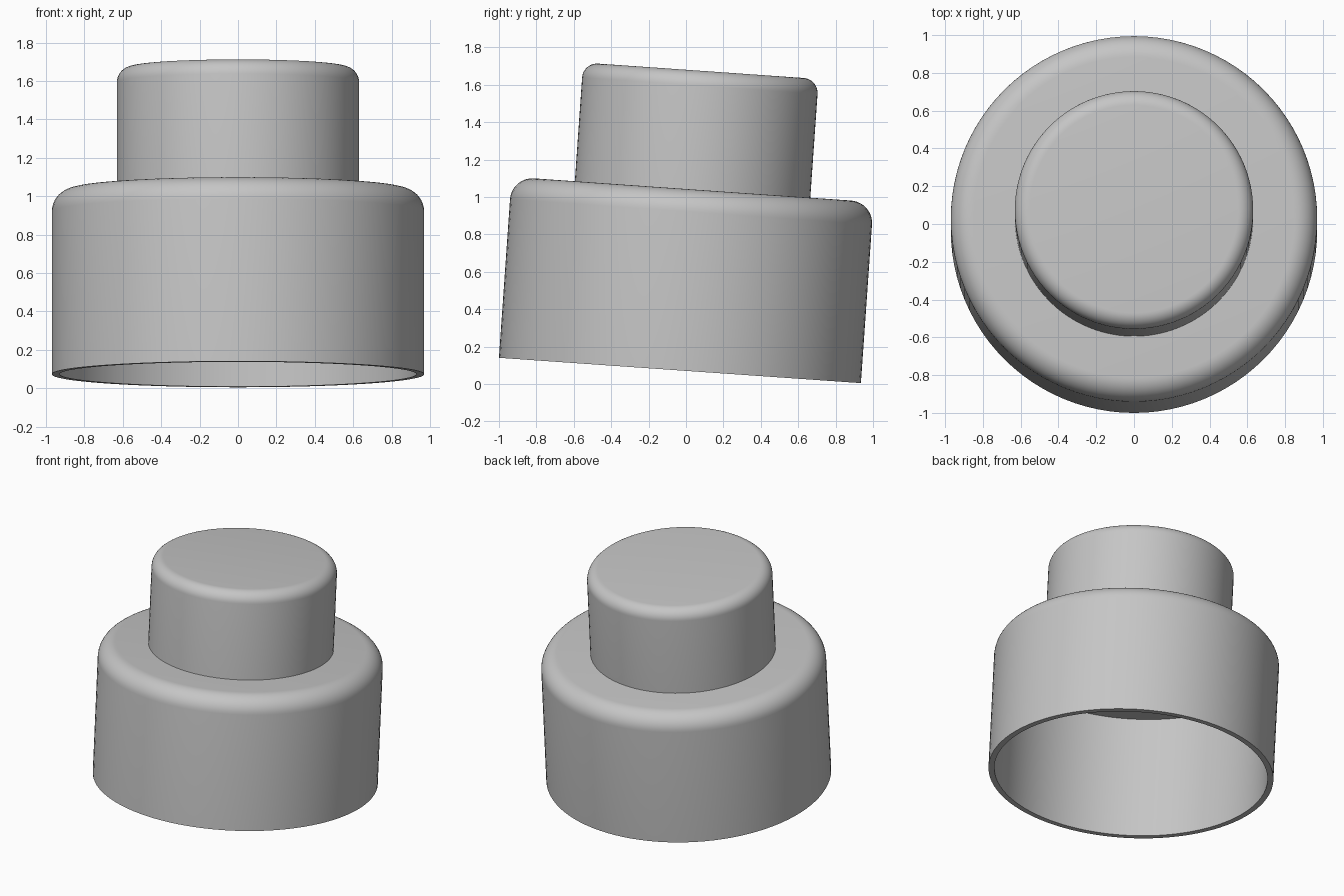
import bpy, bmesh, math
from mathutils import Matrix, Vector

cube = bpy.data.objects.get("Cube")
if cube:
    bpy.data.objects.remove(cube, do_unlink=True)

SEGMENTS = 96
TILT = Matrix.Translation((0, -0.0325, 0.0725)) @ Matrix.Rotation(math.radians(-4), 4, 'X')

grey = bpy.data.materials.new("plain grey")
grey.use_nodes = True
grey.diffuse_color = (0.56, 0.56, 0.56, 1)
grey.node_tree.nodes["Principled BSDF"].inputs["Base Color"].default_value = grey.diffuse_color


def rounded_corner(radius, top, fillet, steps=10):
    """Profile points from the outer wall over to the flat top."""
    angles = [math.pi / 2 * i / steps for i in range(steps + 1)]
    return [(radius - fillet + fillet * math.cos(a), top - fillet + fillet * math.sin(a))
            for a in angles]


def lathe(name, profile):
    """Revolve a (radius, height) profile around the tilted axis."""
    bm = bmesh.new()
    verts = [bm.verts.new((r, 0, z)) for r, z in profile]
    edges = [bm.edges.new(pair) for pair in zip(verts, verts[1:])]
    bmesh.ops.spin(bm, geom=verts + edges, cent=Vector(), axis=(0, 0, 1),
                   angle=math.tau, steps=SEGMENTS, use_merge=False)
    bmesh.ops.remove_doubles(bm, verts=bm.verts, dist=0.0005)
    bmesh.ops.recalc_face_normals(bm, faces=bm.faces)
    mesh = bpy.data.meshes.new(name)
    bm.to_mesh(mesh)
    bm.free()
    mesh.materials.append(grey)
    obj = bpy.data.objects.new(name, mesh)
    bpy.context.collection.objects.link(obj)
    obj.matrix_world = TILT
    bpy.ops.object.select_all(action='DESELECT')
    obj.select_set(True)
    bpy.context.view_layer.objects.active = obj
    bpy.ops.object.shade_smooth_by_angle(angle=math.radians(30))
    return obj


# Wide hollow housing, open at the bottom
lathe("housing", [(0, 0.887), (0.93, 0.887), (0.93, 0), (0.97, 0)]
      + rounded_corner(0.97, 0.97, 0.12) + [(0, 0.97)])

# Narrower drum standing on the housing
lathe("top_drum", [(0, 0.96), (0.631, 0.96)]
      + rounded_corner(0.631, 1.606, 0.08) + [(0, 1.606)])
